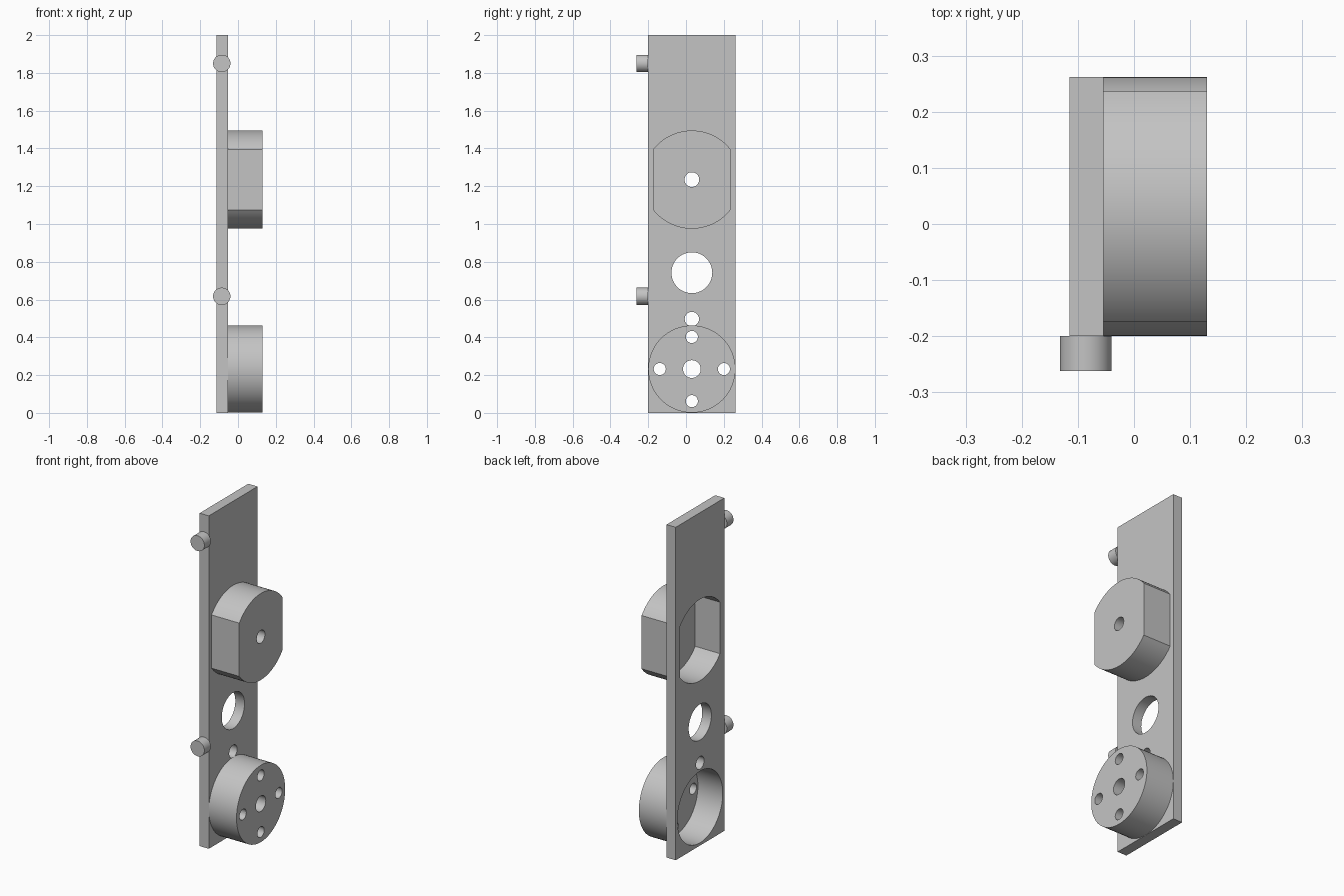
import bpy, bmesh, math

if "Cube" in bpy.data.objects:
    bpy.data.objects.remove(bpy.data.objects["Cube"], do_unlink=True)

grey = bpy.data.materials.new("plain grey")
grey.use_nodes = True
COLOUR = (0.55, 0.55, 0.55, 1)
grey.diffuse_color = COLOUR
grey.node_tree.nodes["Principled BSDF"].inputs["Base Color"].default_value = COLOUR

# Main dimensions
BACK, FRONT, END = -0.115, -0.054, 0.13
FLOOR = 0.05            # depth reached by the pockets
MID = 0.031             # centre line of the plate in y
HALF = 0.231            # half width of the plate
WALL = 0.0155
DRUM_Z, MOUNT_Z = 0.232, 1.235


def circle(cy, cz, r, n=64):
    return [(cy + r * math.cos(2 * math.pi * i / n),
             cz + r * math.sin(2 * math.pi * i / n)) for i in range(n)]


def flat_sided(cy, cz, r, half, n=28):
    """Circle trimmed by two vertical flats."""
    a = math.acos(half / r)
    pts = []
    for start in (a, math.pi + a):
        for i in range(n + 1):
            t = start + (math.pi - 2 * a) * i / n
            pts.append((cy + r * math.cos(t), cz + r * math.sin(t)))
    return pts


def prism(name, outline, lo, hi, axis="x"):
    """Extrude an outline along x (points are y, z) or y (points are x, z)."""
    bm = bmesh.new()
    place = (lambda p, d: (d, p[0], p[1])) if axis == "x" else (lambda p, d: (p[0], d, p[1]))
    base = bm.faces.new([bm.verts.new(place(p, lo)) for p in outline])
    ext = bmesh.ops.extrude_face_region(bm, geom=[base])
    shift = place((0, 0), hi - lo)
    bmesh.ops.translate(bm, vec=shift,
                        verts=[g for g in ext["geom"] if isinstance(g, bmesh.types.BMVert)])
    bmesh.ops.recalc_face_normals(bm, faces=bm.faces[:])
    mesh = bpy.data.meshes.new(name)
    bm.to_mesh(mesh)
    bm.free()
    mesh.materials.append(grey)
    obj = bpy.data.objects.new(name, mesh)
    bpy.context.collection.objects.link(obj)
    return obj


def activate(obj):
    bpy.ops.object.select_all(action="DESELECT")
    obj.select_set(True)
    bpy.context.view_layer.objects.active = obj


def cut(target, outlines, lo, hi):
    """Cut each outline out of the target, then discard the cutter."""
    for outline in outlines:
        tool = prism("cutter", outline, lo, hi)
        tool.hide_render = True
        mod = target.modifiers.new("cut", "BOOLEAN")
        mod.operation, mod.solver, mod.object = "DIFFERENCE", "EXACT", tool
        activate(target)
        bpy.ops.object.modifier_apply(modifier=mod.name)
        bpy.data.objects.remove(tool, do_unlink=True)


# Outlines of the two pockets, shared by the plate and the housings
drum_pocket = circle(MID, DRUM_Z, HALF - WALL)
mount_pocket = flat_sided(MID, MOUNT_Z, 0.26 - WALL, 0.205 - WALL)

# Back plate with pocket openings, large hole and small hole
lo_y, hi_y = MID - HALF, MID + HALF
plate = prism("back_plate", [(lo_y, 0), (hi_y, 0), (hi_y, 2), (lo_y, 2)], BACK, FRONT)
cut(plate, [drum_pocket, mount_pocket, circle(MID, 0.742, 0.108), circle(MID, 0.497, 0.038, 32)],
    BACK - 0.1, FRONT + 0.1)

# Round lower housing with a centre hole and four holes around it
drum = prism("round_housing", circle(MID, DRUM_Z, HALF), FRONT, END)
cut(drum, [drum_pocket], BACK, FLOOR)
ring = [circle(MID + 0.17 * dy, DRUM_Z + 0.17 * dz, 0.032, 32)
        for dy, dz in ((1, 0), (0, 1), (-1, 0), (0, -1))]
cut(drum, [circle(MID, DRUM_Z, 0.047, 32)] + ring, FLOOR - 0.05, END + 0.1)

# Flat-sided upper housing with a centre hole
mount = prism("flat_sided_housing", flat_sided(MID, MOUNT_Z, 0.26, 0.205), FRONT, END)
cut(mount, [mount_pocket], BACK, FLOOR)
cut(mount, [circle(MID, MOUNT_Z, 0.039, 32)], FLOOR - 0.05, END + 0.1)

# Two pegs on the front edge
pegs = [prism(name, circle(-0.086, z, 0.046, 48), -0.262, lo_y, axis="y")
        for name, z in (("lower_peg", 0.617), ("upper_peg", 1.85))]

# Smooth the round walls, keep the edges sharp
for part in [plate, drum, mount] + pegs:
    activate(part)
    bpy.ops.object.shade_smooth_by_angle(angle=math.radians(30))
